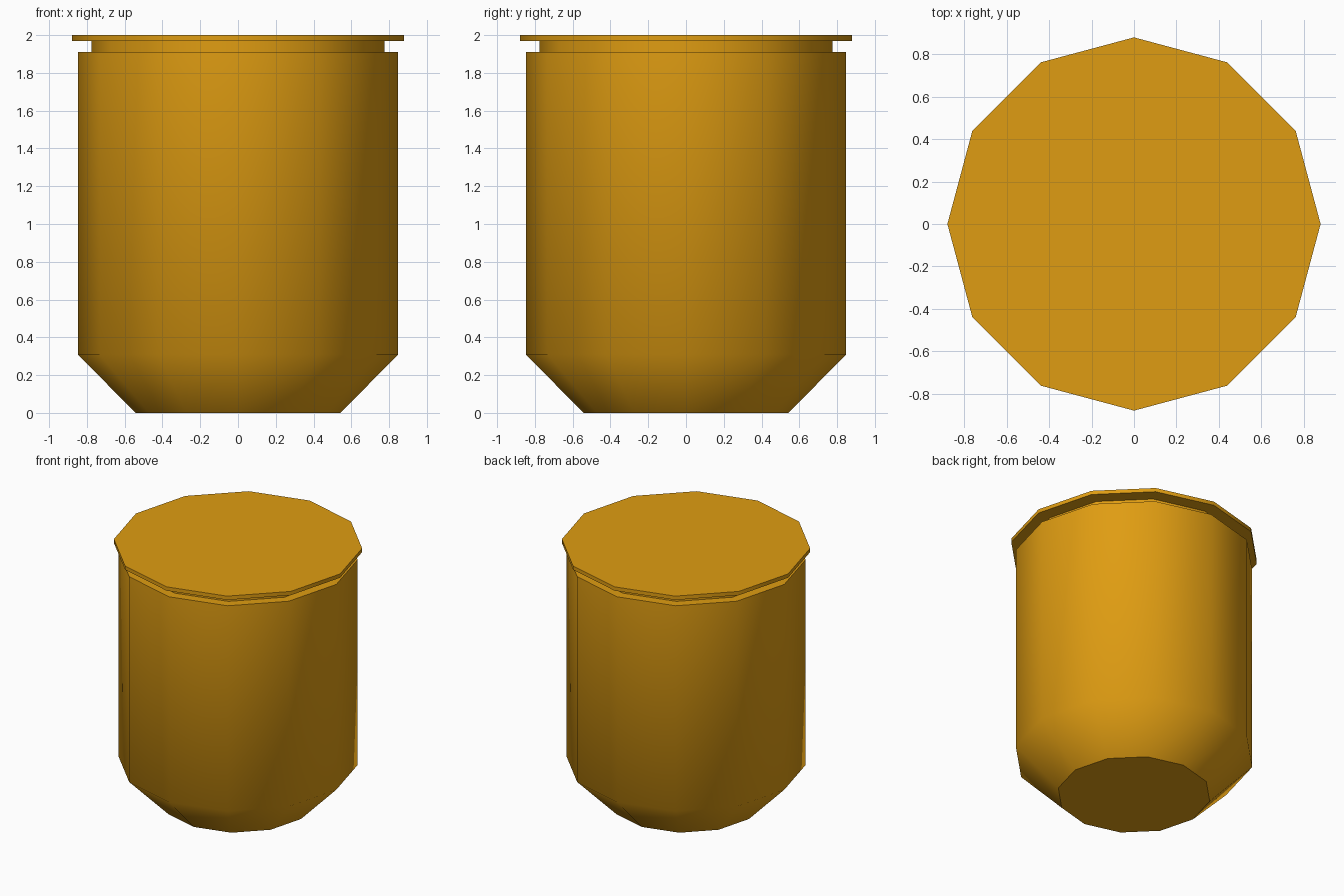
import bpy, bmesh, math

if "Cube" in bpy.data.objects:
    bpy.data.objects.remove(bpy.data.objects["Cube"])

SIDES = 12

mat = bpy.data.materials.new("amber")
mat.diffuse_color = (0.74, 0.335, 0.006, 1.0)
mat.use_nodes = True
mat.node_tree.nodes["Principled BSDF"].inputs["Base Color"].default_value = mat.diffuse_color


def turned(name, profile, sharp_rings=()):
    """Closed twelve-sided solid from (radius, z) points, smooth around the sides."""
    bm = bmesh.new()
    rings = [[bm.verts.new((r * math.cos(2 * math.pi * i / SIDES),
                            r * math.sin(2 * math.pi * i / SIDES), z))
              for i in range(SIDES)] for r, z in profile]
    for low, high in zip(rings, rings[1:]):
        for i in range(SIDES):
            j = (i + 1) % SIDES
            bm.faces.new((low[i], low[j], high[j], high[i])).smooth = True
    bm.faces.new(rings[0][::-1])
    bm.faces.new(rings[-1])
    for k in sharp_rings:
        for i in range(SIDES):
            bm.edges.get((rings[k][i], rings[k][(i + 1) % SIDES])).smooth = False
    mesh = bpy.data.meshes.new(name)
    bm.to_mesh(mesh)
    bm.free()
    mesh.materials.append(mat)
    obj = bpy.data.objects.new(name, mesh)
    bpy.context.collection.objects.link(obj)
    return obj


# Pot with tapered base, inset shoulder and narrow neck
turned("pot_body", [(0.543, 0.0), (0.848, 0.31), (0.848, 1.91),
                    (0.775, 1.91), (0.775, 1.97)], sharp_rings=(0, 2, 3, 4))

# Thin overhanging lid
turned("lid", [(0.88, 1.97), (0.88, 2.0)], sharp_rings=(0, 1))
